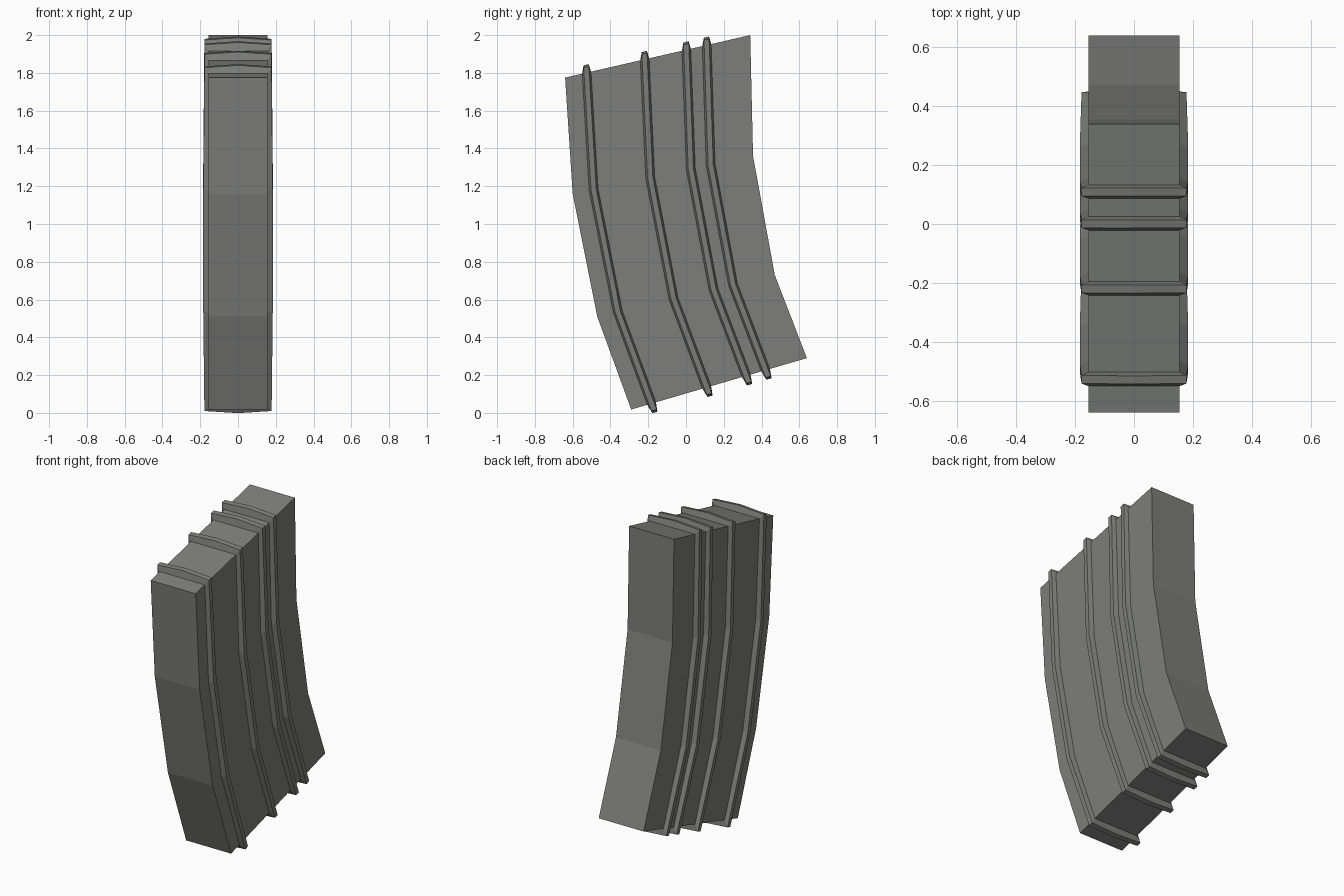
import bpy
import bmesh
from mathutils import Vector

if "Cube" in bpy.data.objects:
    bpy.data.objects.remove(bpy.data.objects["Cube"])

# Side profile stations from top to bottom as (y, z)
FRONT = [(-0.64, 1.775), (-0.60, 1.16), (-0.47, 0.51), (-0.29, 0.018)]
BACK = [(0.34, 2.0), (0.355, 1.36), (0.47, 0.73), (0.64, 0.29)]
HALF = 0.155

# Dark grey finish
finish = bpy.data.materials.new("dark_grey")
finish.diffuse_color = (0.205, 0.21, 0.2, 1)
finish.use_nodes = True
finish.node_tree.nodes["Principled BSDF"].inputs["Base Color"].default_value = finish.diffuse_color


def make(name, verts, faces):
    mesh = bpy.data.meshes.new(name)
    mesh.from_pydata([tuple(v) for v in verts], [], faces)
    mesh.materials.append(finish)
    obj = bpy.data.objects.new(name, mesh)
    bpy.context.collection.objects.link(obj)
    # Make normals consistent
    bm = bmesh.new()
    bm.from_mesh(mesh)
    bmesh.ops.recalc_face_normals(bm, faces=bm.faces)
    bm.to_mesh(mesh)
    bm.free()


def at(x, p):
    return Vector((x, p[0], p[1]))


# Curved body: one four-cornered ring per station
verts, faces = [], []
for f, b in zip(FRONT, BACK):
    verts += [at(-HALF, f), at(HALF, f), at(HALF, b), at(-HALF, b)]
for s in range(3):
    for k in range(4):
        a, n = s * 4 + k, s * 4 + (k + 1) % 4
        faces.append((a, n, n + 4, a + 4))
faces += [(0, 1, 2, 3), (12, 13, 14, 15)]
make("magazine_body", verts, faces)


def rib(name, frac):
    """Tapered band wrapped round both sides, the top and the bottom."""
    path = [Vector(f).lerp(Vector(b), frac) for f, b in zip(FRONT, BACK)]
    across = [(Vector(b) - Vector(f)).normalized() for f, b in zip(FRONT, BACK)]
    up = (path[0] - path[1]).normalized()
    down = (path[3] - path[2]).normalized()
    out = [path[0] + up * 0.03, path[1], path[2], path[3] + down * 0.038]
    wide = [0.178, 0.184, 0.184, 0.178]
    # Loop entries: base x, base point, outer x, outer point, across direction
    side = [(HALF, path[i], wide[i], out[i], across[i]) for i in range(4)]
    loop = side + [(0, path[3], 0, path[3] + down * 0.05, across[3])]
    loop += [(-bx, p, -ox, o, t) for bx, p, ox, o, t in reversed(side)]
    loop += [(0, path[0], 0, path[0] + up * 0.042, across[0])]
    v, fc = [], []
    for bx, p, ox, o, t in loop:
        v += [at(bx, p - t * 0.024), at(ox, o - t * 0.014),
              at(ox, o + t * 0.014), at(bx, p + t * 0.024)]
    n = len(loop)
    for i in range(n):
        a, b = i * 4, (i + 1) % n * 4
        for k in range(3):
            fc.append((a + k, a + k + 1, b + k + 1, b + k))
    make(name, v, fc)


# Four raised ribs, unevenly spaced from front to back
for i, frac in enumerate((0.116, 0.43, 0.655, 0.765)):
    rib(f"rib_{i + 1}", frac)
